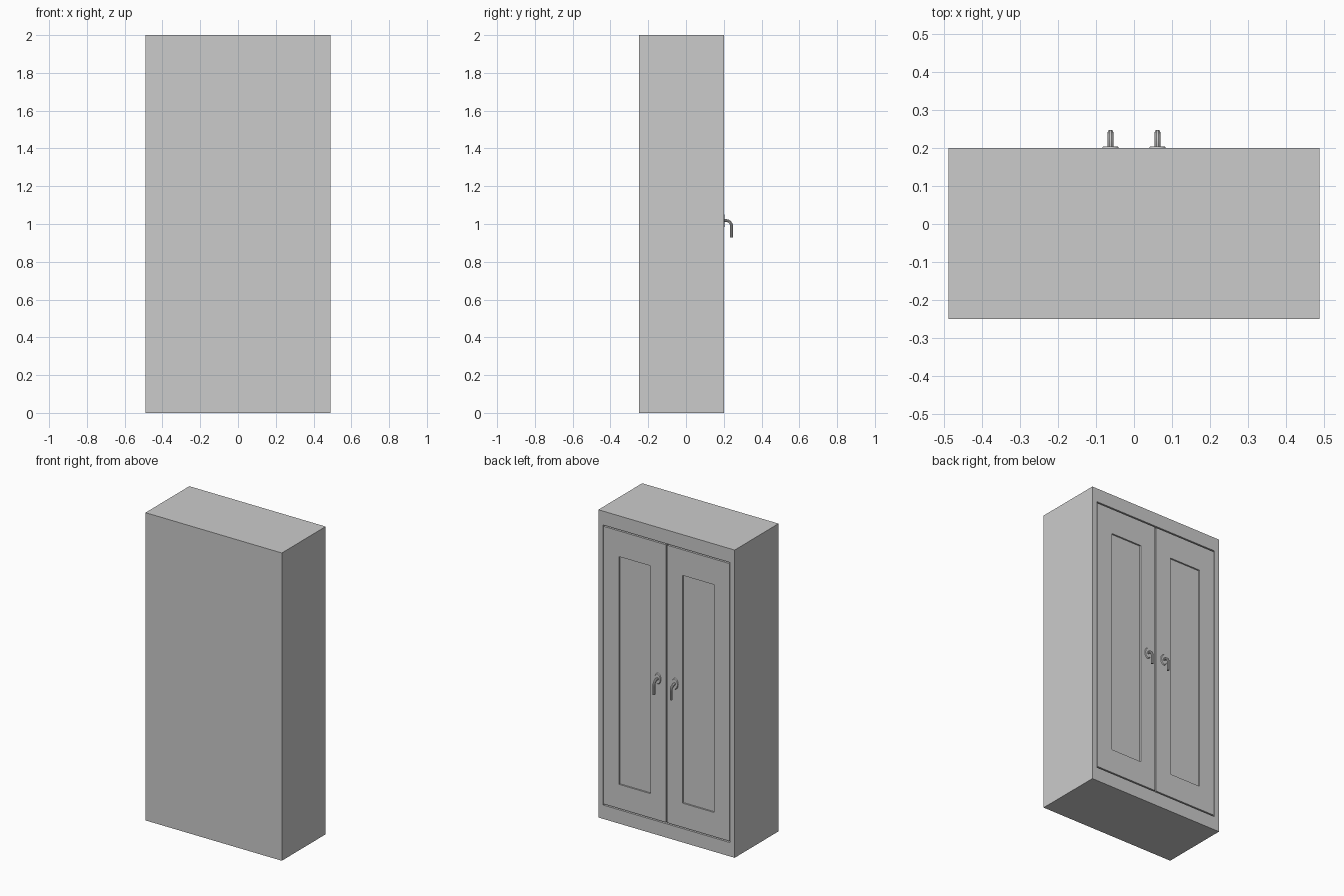
import bpy, bmesh
from mathutils import Matrix, Vector

if "Cube" in bpy.data.objects:
    bpy.data.objects.remove(bpy.data.objects["Cube"])


def add_object(name, bm):
    bmesh.ops.recalc_face_normals(bm, faces=bm.faces)
    mesh = bpy.data.meshes.new(name)
    bm.to_mesh(mesh)
    bm.free()
    ob = bpy.data.objects.new(name, mesh)
    bpy.context.collection.objects.link(ob)
    return ob


def box_mesh(lo, hi):
    lo, hi = Vector(lo), Vector(hi)
    bm = bmesh.new()
    bmesh.ops.create_cube(bm, size=1, matrix=Matrix.Translation((lo + hi) / 2)
                          @ Matrix.Diagonal((*(hi - lo), 1)))
    return bm


def smooth(ob):
    bpy.ops.object.select_all(action='DESELECT')
    ob.select_set(True)
    bpy.context.view_layer.objects.active = ob
    bpy.ops.object.shade_smooth_by_angle()


W, BACK, FRONT, H = 0.49, -0.25, 0.2, 2.0
OPEN_X, OPEN_LO, OPEN_HI = 0.455, 0.09, 1.91

# Carcass: one solid block with the door opening inset and pushed in
bm = box_mesh((-W, BACK, 0), (W, FRONT, H))
face = max(bm.faces, key=lambda f: f.calc_center_median().y)
bmesh.ops.inset_individual(bm, faces=[face], thickness=0.03)
for v in face.verts:
    v.co.x = OPEN_X if v.co.x > 0 else -OPEN_X
    v.co.z = OPEN_HI if v.co.z > 1 else OPEN_LO
hole = bmesh.ops.extrude_discrete_faces(bm, faces=[face])['faces'][0]
for v in hole.verts:
    v.co.y = BACK + 0.03
add_object("cabinet_carcass", bm)

for side, s in (("left", -1), ("right", 1)):
    # Door slab with a sunken rectangular panel
    xs = sorted((s * 0.004, s * 0.452))
    bm = box_mesh((xs[0], 0.17, OPEN_LO + 0.008), (xs[1], FRONT, OPEN_HI - 0.008))
    face = max(bm.faces, key=lambda f: f.calc_center_median().y)
    bmesh.ops.inset_individual(bm, faces=[face], thickness=0.05)
    for v in face.verts:
        v.co.x = s * (0.34 if abs(v.co.x) > 0.22 else 0.115)
        v.co.z = 1.735 if v.co.z > 1 else 0.255
    panel = bmesh.ops.extrude_discrete_faces(bm, faces=[face])['faces'][0]
    for v in panel.verts:
        v.co.y -= 0.01
    add_object(side + "_door", bm)

    # Oval handle plate
    bm = bmesh.new()
    bmesh.ops.create_cone(bm, cap_ends=True, segments=32, radius1=1, radius2=0.85, depth=0.006,
                          matrix=Matrix.Translation((s * 0.062, FRONT + 0.002, 1.017))
                          @ Matrix.Diagonal((0.023, 1, 0.037, 1))
                          @ Matrix.Rotation(-1.5707963, 4, 'X'))
    smooth(add_object(side + "_handle_plate", bm))

    # Handle: round bar bending out and down
    curve = bpy.data.curves.new(side + "_handle", 'CURVE')
    curve.dimensions = '3D'
    curve.bevel_depth = 0.008
    curve.bevel_resolution = 3
    curve.resolution_u = 10
    curve.use_fill_caps = True
    sp = curve.splines.new('BEZIER')
    path = [((0.198, 1.018), (0.0, 0.0)), ((0.212, 1.018), (0.017, 0.0)),
            ((0.241, 0.987), (0.0, -0.017)), ((0.241, 0.928), (0.0, 0.0))]
    sp.bezier_points.add(len(path) - 1)
    for p, ((y, z), (dy, dz)) in zip(sp.bezier_points, path):
        p.handle_left_type = p.handle_right_type = 'FREE'
        p.co = (s * 0.062, y, z)
        p.handle_left = (s * 0.062, y - dy, z - dz)
        p.handle_right = (s * 0.062, y + dy, z + dz)
    # Straight end segments need handles along their length
    b = sp.bezier_points
    for i, j in ((0, 1), (2, 3)):
        d = (b[j].co - b[i].co) / 3
        b[i].handle_right = b[i].co + d
        b[j].handle_left = b[j].co - d
    b[0].handle_left = b[0].co - Vector((0, 0.005, 0))
    b[3].handle_right = b[3].co - Vector((0, 0, 0.01))
    ob = bpy.data.objects.new(side + "_handle", curve)
    bpy.context.collection.objects.link(ob)
    bpy.ops.object.select_all(action='DESELECT')
    ob.select_set(True)
    bpy.context.view_layer.objects.active = ob
    bpy.ops.object.convert(target='MESH')
    smooth(bpy.context.view_layer.objects.active)
